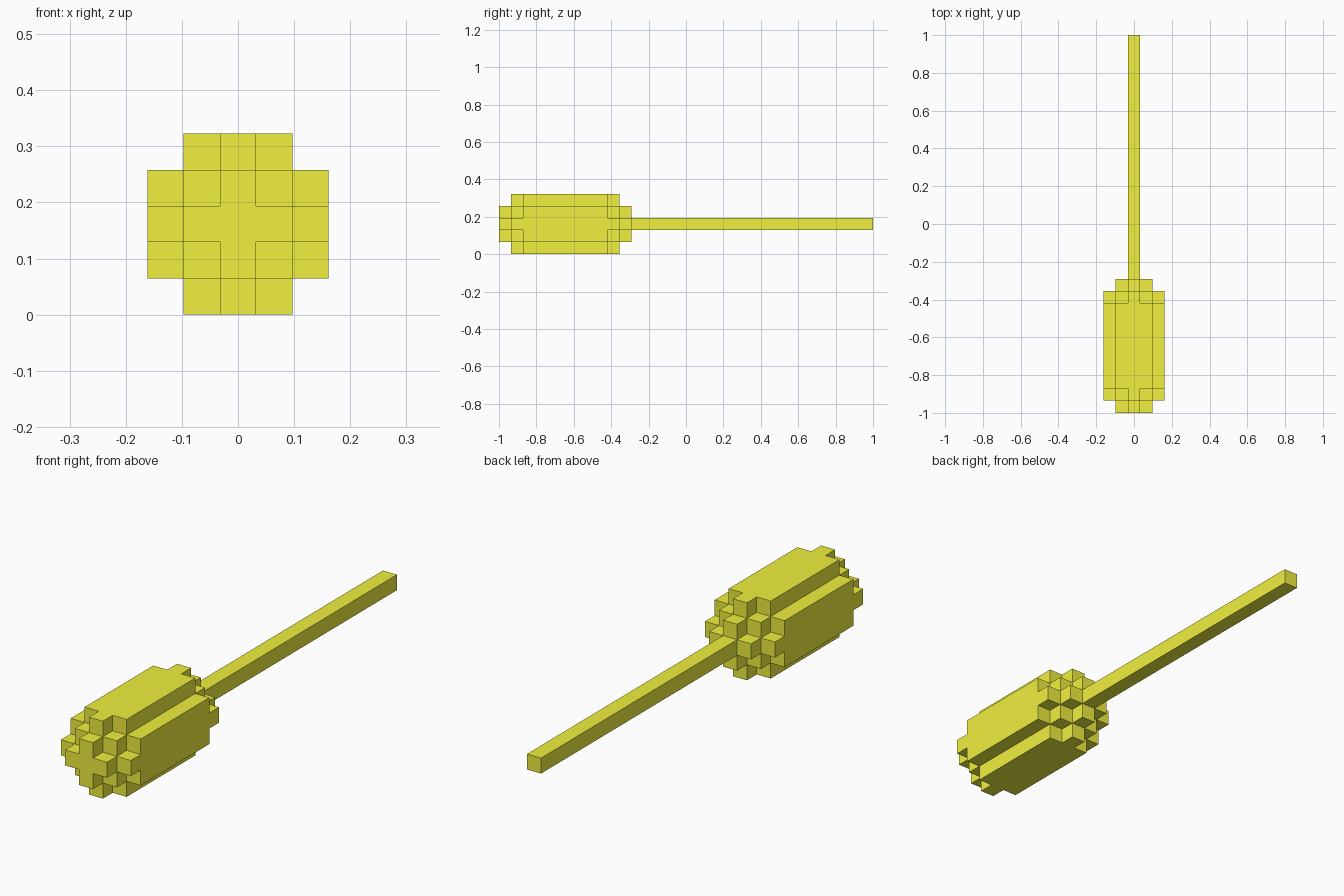
import bpy, bmesh
from mathutils import Vector

if "Cube" in bpy.data.objects:
    bpy.data.objects.remove(bpy.data.objects["Cube"])

U = 2 / 31            # edge of one voxel; the model is 31 voxels long
HEAD = 11             # head length in voxels
CENTRE_Z = 2.5 * U    # height of the long axis

yellow = bpy.data.materials.new("yellow")
yellow.diffuse_color = (0.87, 0.87, 0.05, 1)
yellow.use_nodes = True
yellow.node_tree.nodes["Principled BSDF"].inputs["Base Color"].default_value = yellow.diffuse_color


def finish(name, bm):
    bmesh.ops.recalc_face_normals(bm, faces=bm.faces)
    mesh = bpy.data.meshes.new(name)
    bm.to_mesh(mesh)
    bm.free()
    mesh.materials.append(yellow)
    obj = bpy.data.objects.new(name, mesh)
    bpy.context.collection.objects.link(obj)
    return obj


def voxel_solid(name, cells):
    """Skin the outside of a set of voxels and merge the coplanar faces."""
    bm = bmesh.new()
    for cell in cells:
        for axis in range(3):
            for side in (-1, 1):
                step = [0, 0, 0]
                step[axis] = side
                if tuple(c + s for c, s in zip(cell, step)) in cells:
                    continue
                corners = []
                for a, b in ((-.5, -.5), (.5, -.5), (.5, .5), (-.5, .5)):
                    off = [0, 0, 0]
                    off[axis] = side / 2
                    off[(axis + 1) % 3], off[(axis + 2) % 3] = a, b
                    p = Vector(cell) + Vector(off)
                    corners.append(bm.verts.new(
                        (p.x * U, -1 + (p.y + .5) * U, CENTRE_Z + p.z * U)))
                bm.faces.new(corners if side > 0 else corners[::-1])
    bmesh.ops.remove_doubles(bm, verts=bm.verts, dist=U / 100)
    bmesh.ops.dissolve_limit(bm, angle_limit=0.02, verts=bm.verts, edges=bm.edges)
    return finish(name, bm)


# Head: stepped barrel whose cross-section grows over three layers at each end
head = {(x, y, z)
        for x in range(-2, 3) for y in range(HEAD) for z in range(-2, 3)
        if abs(x) + abs(z) <= 1 + min(y, HEAD - 1 - y, 2)}
voxel_solid("head", head)

# Stick: one voxel thick, from the back of the head to the far end
voxel_solid("stick", {(0, y, 0) for y in range(HEAD, 31)})
